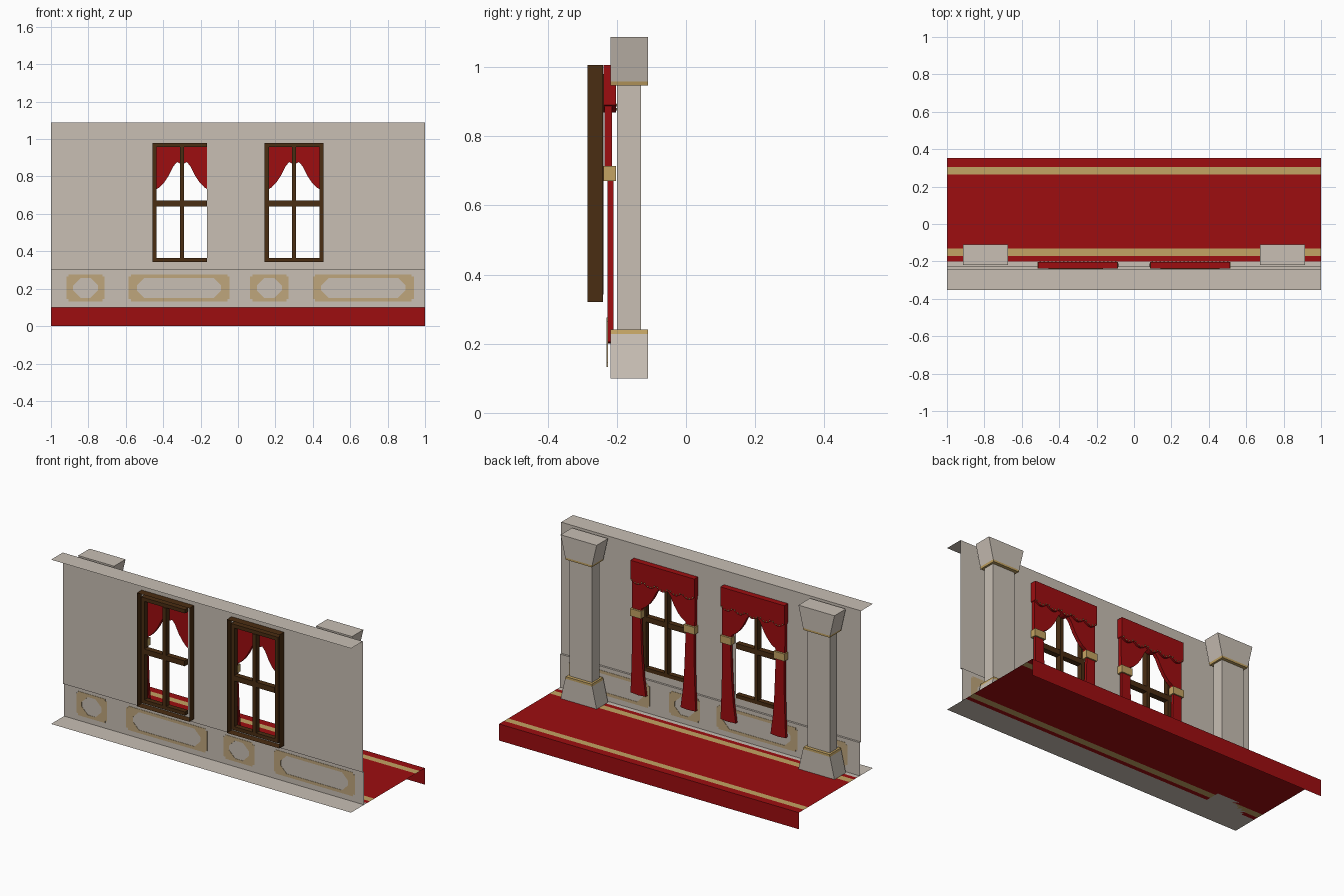
import bpy, bmesh, math
from mathutils import Matrix, Vector

if "Cube" in bpy.data.objects:
    bpy.data.objects.remove(bpy.data.objects["Cube"])


def material(name, rgb):
    m = bpy.data.materials.new(name)
    m.diffuse_color = (*rgb, 1)
    m.use_nodes = True
    m.node_tree.nodes["Principled BSDF"].inputs["Base Color"].default_value = m.diffuse_color
    return m


STONE = material("warm grey stone", (0.58, 0.52, 0.455))
RED = material("deep red cloth", (0.34, 0.004, 0.005))
GOLD = material("pale gold", (0.55, 0.37, 0.125))
TAN = material("tan panel", (0.52, 0.38, 0.20))
WOOD = material("dark brown wood", (0.068, 0.026, 0.006))


def finish(bm, name, mats):
    me = bpy.data.meshes.new(name)
    bm.to_mesh(me)
    bm.free()
    for m in mats:
        me.materials.append(m)
    ob = bpy.data.objects.new(name, me)
    bpy.context.collection.objects.link(ob)
    return ob


def prism(name, loops, y0, y1, mat):
    """Fill x-z outlines (later loops are holes) and extrude from y0 to y1."""
    bm = bmesh.new()
    edges = []
    for pts in loops:
        vs = [bm.verts.new((x, y0, z)) for x, z in pts]
        edges += [bm.edges.new((vs[i - 1], vs[i])) for i in range(len(vs))]
    bmesh.ops.triangle_fill(bm, use_beauty=True, edges=edges, normal=(0, -1, 0))
    new = bmesh.ops.extrude_face_region(bm, geom=bm.faces[:], use_keep_orig=True)["geom"]
    bmesh.ops.translate(bm, vec=(0, y1 - y0, 0),
                        verts=[v for v in new if isinstance(v, bmesh.types.BMVert)])
    bmesh.ops.recalc_face_normals(bm, faces=bm.faces[:])
    return finish(bm, name, [mat])


def rect(x0, x1, z0, z1):
    return [(x0, z0), (x1, z0), (x1, z1), (x0, z1)]


def box(name, x0, x1, y0, y1, z0, z1, mat):
    return prism(name, [rect(x0, x1, z0, z1)], y0, y1, mat)


def strip(name, yz, mats, ids):
    """Sheet running the full length in x through a y-z path."""
    bm = bmesh.new()
    a = [bm.verts.new((-1, y, z)) for y, z in yz]
    b = [bm.verts.new((1, y, z)) for y, z in yz]
    for i, k in enumerate(ids):
        bm.faces.new((a[i], b[i], b[i + 1], a[i + 1])).material_index = k
    return finish(bm, name, mats)


# floor with striped carpet that folds down along the back edge
strip("floor_and_carpet",
      [(-.352, .1), (-.2, .1), (-.172, .1), (-.13, .1), (.265, .1), (.305, .1), (.352, .1), (.352, 0)],
      [STONE, RED, GOLD], [0, 1, 2, 1, 2, 1, 1])

# dado with ledge, and the cap above the wall
DADO = -.228
strip("dado", [(DADO, .1), (DADO, .3), (-.24, .3)], [STONE], [0, 0])
strip("wall_cap", [(-.352, 1.09), (-.24, 1.09)], [STONE], [0])

# upper wall as a sheet with two window openings
HOLES = [(-.457, -.165), (.143, .457)]
bm = bmesh.new()
xs = [-1, -.457, -.165, .143, .457, 1]
zs = [.3, .342, .98, 1.09]
for i in range(5):
    for j in range(3):
        if j == 1 and i in (1, 3):
            continue
        bm.faces.new([bm.verts.new((x, -.24, z)) for x, z in
                      rect(xs[i], xs[i + 1], zs[j], zs[j + 1])])
bmesh.ops.remove_doubles(bm, verts=bm.verts[:], dist=1e-5)
finish(bm, "upper_wall", [STONE])

# ornamental frames on the dado
for x0, x1, m in [(-.917, -.713, .036), (-.585, -.045, .045), (.065, .27, .036), (.4, .94, .045)]:
    z0, z1, n, c = .132, .276, .012, .04
    outer = [(x0 + n, z0), (x1 - n, z0), (x1 - n, z0 + n), (x1, z0 + n), (x1, z1 - n), (x1 - n, z1 - n),
             (x1 - n, z1), (x0 + n, z1), (x0 + n, z1 - n), (x0, z1 - n), (x0, z0 + n), (x0 + n, z0 + n)]
    a0, a1, b0, b1 = x0 + m, x1 - m, z0 + .018, z1 - .018
    inner = [(a0 + c, b0), (a1 - c, b0), (a1, b0 + c), (a1, b1 - c),
             (a1 - c, b1), (a0 + c, b1), (a0, b1 - c), (a0, b0 + c)]
    prism("dado_panel", [outer, inner], DADO - .002, DADO + .002, TAN)


# columns: tapered base and capital with gold bands
def taper(name, cx, w0, w1, z0, z1, mat):
    prism(name, [[(cx - w0, z0), (cx + w0, z0), (cx + w1, z1), (cx - w1, z1)]], -.218, -.11, mat)


for cx in (-.793, .793):
    taper("column_base", cx, .12, .09, .1, .228, STONE)
    taper("column_base_band", cx, .09, .087, .228, .241, GOLD)
    box("column_shaft", cx - .075, cx + .075, -.2, -.13, .241, .946, STONE)
    taper("column_capital_band", cx, .087, .09, .946, .958, GOLD)
    taper("column_capital", cx, .09, .12, .958, 1.087, STONE)

# windows and curtains
for cx, (h0, h1) in zip((-.3, .3), HOLES):
    # window casing: open sleeve standing out from the wall
    bm = bmesh.new()
    ring = rect(cx - .175, cx + .175, .321, 1.005)
    f = [bm.verts.new((x, -.285, z)) for x, z in ring]
    b = [bm.verts.new((x, -.24, z)) for x, z in ring]
    for i in range(4):
        bm.faces.new((f[i - 1], f[i], b[i], b[i - 1]))
    finish(bm, "window_casing", [WOOD])
    # sash: stiles, rails and cross bars
    i1 = h1 if cx < 0 else h1 - .022
    box("window_left_stile", h0, h0 + .022, -.27, -.239, .342, .98, WOOD)
    if cx > 0:
        box("window_right_stile", i1, h1, -.27, -.239, .342, .98, WOOD)
    box("window_bottom_rail", h0 + .022, i1, -.27, -.239, .342, .364, WOOD)
    box("window_top_rail", h0 + .022, i1, -.27, -.239, .958, .98, WOOD)
    box("window_mullion", cx - .011, cx + .011, -.275, -.238, .364, .958, WOOD)
    box("window_transom", h0 + .022, i1, -.272, -.239, .64, .672, WOOD)

    # pelmet with a scalloped hem
    w, n = .213, 40
    hem = [(cx - w + 2 * w * i / n, .89 - .022 * abs(math.sin(math.pi * 5 * i / n))) for i in range(n + 1)]
    prism("pelmet", [hem + [(cx + w, 1.005), (cx - w, 1.005)]], -.238, -.203, RED)
    # gold beads along the hem
    bm = bmesh.new()
    for x, z in hem[1:-1:2]:
        bmesh.ops.create_icosphere(bm, subdivisions=1, radius=.0045,
                                   matrix=Matrix.Translation(Vector((x, -.202, z + .008))))
    finish(bm, "pelmet_beads", [GOLD])

    for s in (-1, 1):
        # swept-back upper curtain, tieback and hanging tail
        upper = [(0, .995), (0, .9), (.02, .885), (.045, .855), (.07, .805), (.095, .768),
                 (.12, .742), (.145, .727), (.15, .69), (.208, .69), (.211, .995)]
        lower = [(.15, .69), (.148, .6), (.142, .45), (.132, .32), (.116, .205),
                 (.165, .201), (.217, .205), (.212, .33), (.207, .5), (.207, .69)]
        prism("curtain_upper", [[(cx + s * x, z) for x, z in upper]], -.236, -.214, RED)
        prism("curtain_tail", [[(cx + s * x, z) for x, z in lower]], -.227, -.21, RED)
        a, c = sorted((cx + s * .142, cx + s * .215))
        box("tieback", a, c, -.238, -.202, .67, .714, GOLD)
